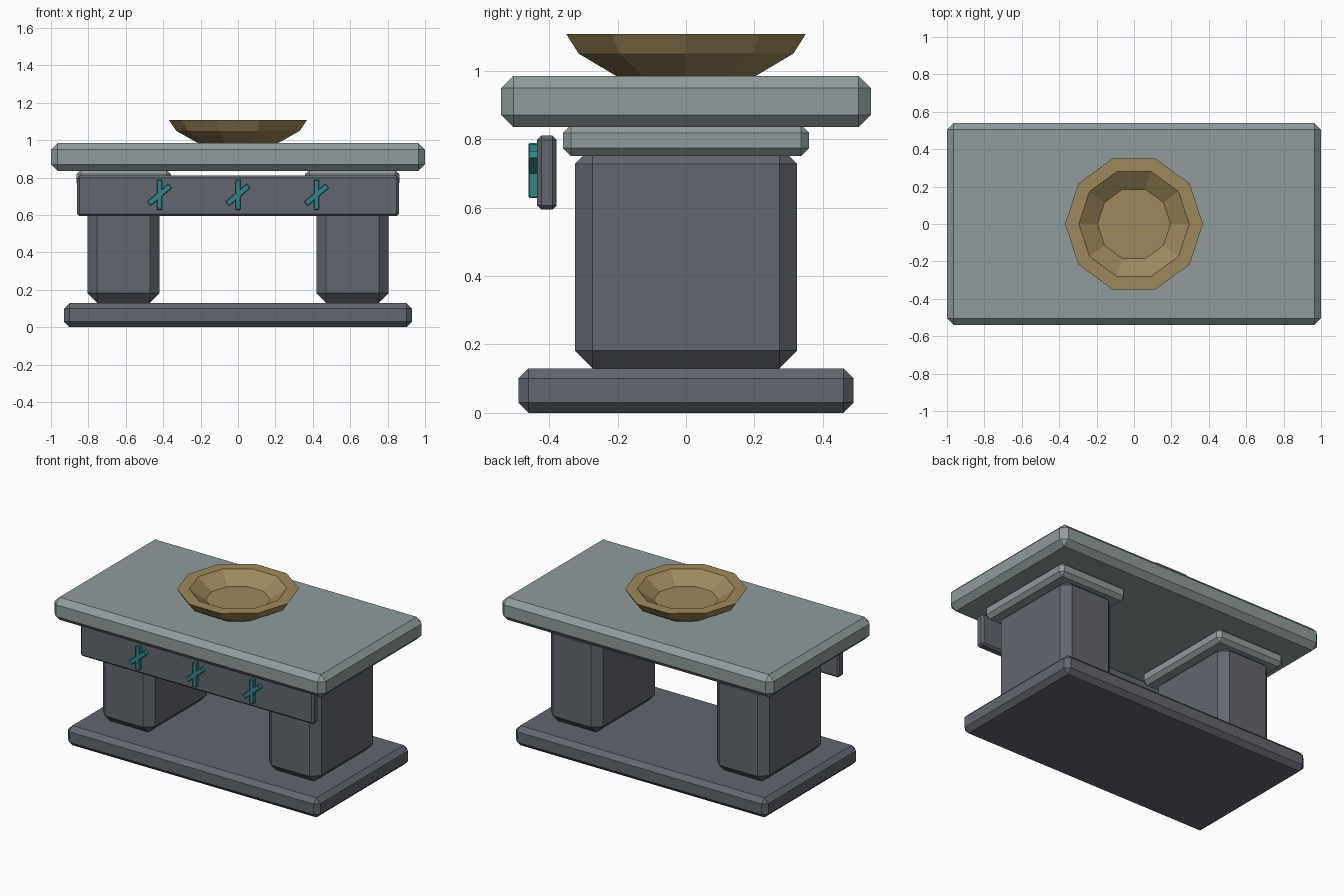
import bpy, bmesh
from math import radians, sin, cos, tau
from mathutils import Matrix

cube = bpy.data.objects.get("Cube")
if cube:
    bpy.data.objects.remove(cube, do_unlink=True)


def make_material(name, rgb):
    mat = bpy.data.materials.new(name)
    mat.use_nodes = True
    mat.diffuse_color = (*rgb, 1)
    shader = mat.node_tree.nodes["Principled BSDF"]
    shader.inputs["Base Color"].default_value = (*rgb, 1)
    shader.inputs["Roughness"].default_value = 0.9
    return mat


LIGHT = make_material("light stone", (0.28, 0.33, 0.33))
DARK = make_material("dark stone", (0.122, 0.133, 0.156))
BRASS = make_material("aged brass", (0.34, 0.25, 0.107))
TEAL = make_material("teal rune", (0.03, 0.24, 0.24))


def add_object(name, bm, mat):
    bmesh.ops.recalc_face_normals(bm, faces=bm.faces)
    mesh = bpy.data.meshes.new(name)
    bm.to_mesh(mesh)
    bm.free()
    mesh.materials.append(mat)
    obj = bpy.data.objects.new(name, mesh)
    bpy.context.collection.objects.link(obj)
    return obj


def block(name, size, center, mat, bevel=0, tilt=0):
    """Box with chamfered edges, optionally tilted about the y axis."""
    bm = bmesh.new()
    bmesh.ops.create_cube(bm, size=1, matrix=Matrix.Diagonal((*size, 1)))
    if bevel:
        bmesh.ops.bevel(bm, geom=bm.edges[:], offset=bevel, segments=1,
                        affect='EDGES')
    bm.transform(Matrix.Translation(center) @ Matrix.Rotation(tilt, 4, 'Y'))
    return add_object(name, bm, mat)


def lathe(name, profile, sides, mat):
    """Faceted closed solid turned about z from (radius, height) points."""
    bm = bmesh.new()
    rings = [[bm.verts.new((r * cos(tau * i / sides), r * sin(tau * i / sides), z))
              for i in range(sides)] for r, z in profile]
    for a, b in zip(rings, rings[1:]):
        for i in range(sides):
            j = (i + 1) % sides
            bm.faces.new((a[i], a[j], b[j], b[i]))
    bm.faces.new(rings[0])
    bm.faces.new(rings[-1])
    return add_object(name, bm, mat)


# Base and table slabs
block("base_slab", (1.86, 0.98, 0.13), (0, 0, 0.065), DARK, 0.03)
block("top_slab", (2, 1.08, 0.15), (0, 0, 0.91), LIGHT, 0.036)

# Pillars with their capitals
for side, x in (("left", 0.612), ("right", -0.612)):
    block(side + "_pillar", (0.386, 0.65, 0.65), (x, 0, 0.455), DARK, 0.052)
    block(side + "_capital", (0.505, 0.72, 0.092), (x, 0, 0.796), LIGHT, 0.024)

# Front panel with three crossed runes
block("front_panel", (1.72, 0.057, 0.216), (0, -0.4065, 0.702), DARK, 0.012)
for place, x in (("right", -0.42), ("middle", 0), ("left", 0.42)):
    block(place + "_rune_stem", (0.028, 0.03, 0.16), (x, -0.445, 0.708), TEAL, 0.003)
    block(place + "_rune_cross", (0.15, 0.03, 0.03), (x, -0.445, 0.708), TEAL,
          0.003, radians(-40))

# Offering bowl
lathe("bowl", [(0.215, 0.985), (0.33, 1.05), (0.368, 1.107), (0.295, 1.107),
               (0.195, 1.035)], 10, BRASS)
